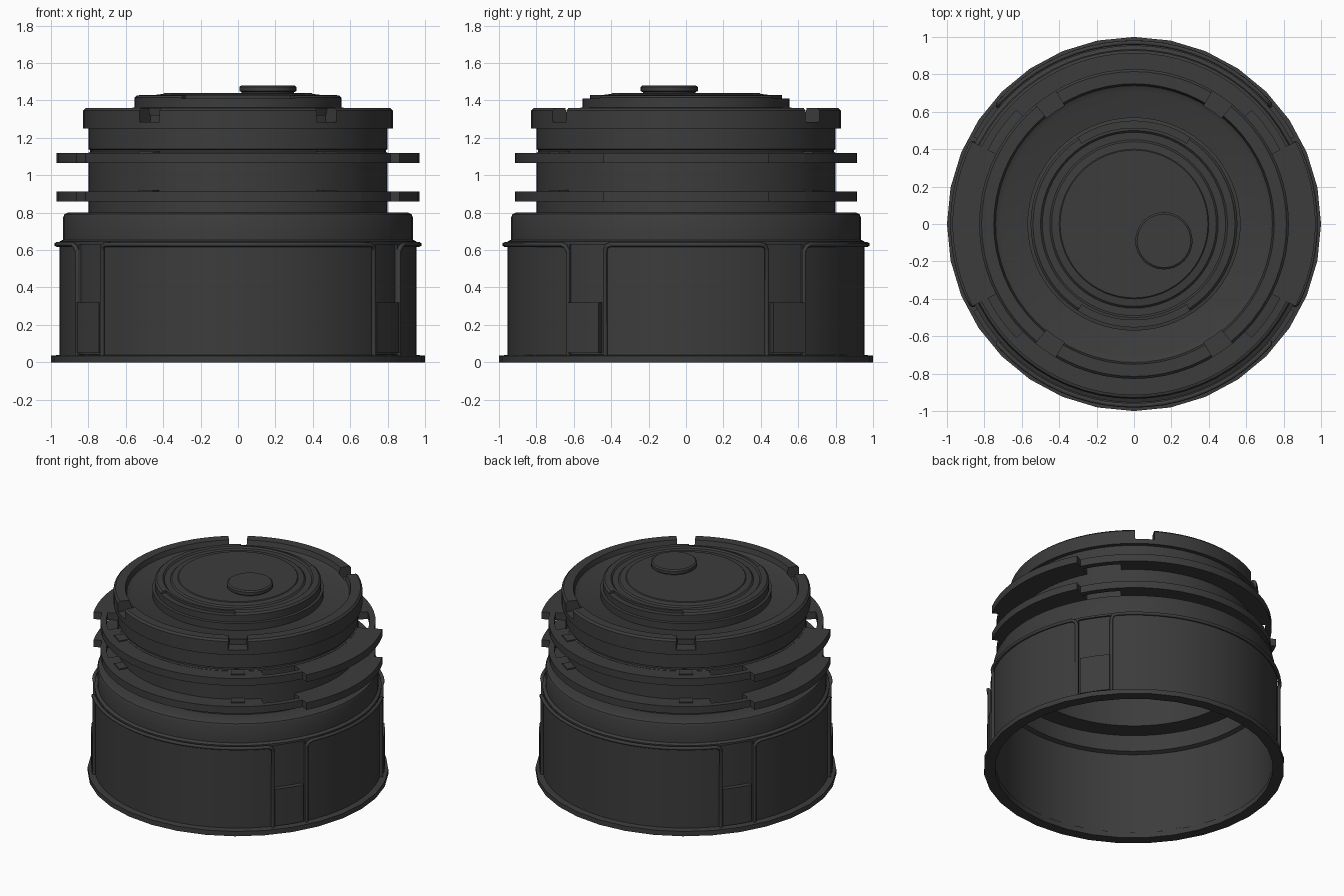
import bpy, bmesh, math
from math import sin, cos, radians

if "Cube" in bpy.data.objects:
    bpy.data.objects.remove(bpy.data.objects["Cube"])

mat = bpy.data.materials.new("dark_plastic")
mat.diffuse_color = (0.045, 0.045, 0.045, 1)
mat.use_nodes = True
mat.node_tree.nodes["Principled BSDF"].inputs["Base Color"].default_value = mat.diffuse_color


def finish(name, bm):
    bmesh.ops.remove_doubles(bm, verts=bm.verts, dist=1e-5)
    bmesh.ops.recalc_face_normals(bm, faces=bm.faces)
    me = bpy.data.meshes.new(name)
    bm.to_mesh(me)
    bm.free()
    me.materials.append(mat)
    ob = bpy.data.objects.new(name, me)
    bpy.context.collection.objects.link(ob)
    return ob


def smooth(ob):
    bpy.ops.object.select_all(action='DESELECT')
    ob.select_set(True)
    bpy.context.view_layer.objects.active = ob
    bpy.ops.object.shade_smooth_by_angle(angle=radians(30))


def lathe(name, profile, sides=64, closed=False, centre=(0, 0)):
    """Spin an (r, z) profile round the z axis."""
    bm = bmesh.new()
    rings = []
    for i in range(sides):
        a = 2 * math.pi * i / sides
        rings.append([bm.verts.new((centre[0] + r * cos(a), centre[1] + r * sin(a), z))
                      for r, z in profile])
    n = len(profile)
    for i in range(sides):
        A, B = rings[i], rings[(i + 1) % sides]
        for j in range(n if closed else n - 1):
            k = (j + 1) % n
            bm.faces.new((A[j], B[j], B[k], A[k]))
    return finish(name, bm)


def arc_blocks(name, blocks):
    """Curved blocks (inner r, outer r, start deg, end deg, z low, z high)."""
    bm = bmesh.new()
    for r0, r1, a0, a1, z0, z1 in blocks:
        n = max(1, round(abs(a1 - a0) / 5))
        secs = []
        for i in range(n + 1):
            a = radians(a0 + (a1 - a0) * i / n)
            secs.append([bm.verts.new((r * cos(a), r * sin(a), z))
                         for r, z in ((r0, z0), (r1, z0), (r1, z1), (r0, z1))])
        for A, B in zip(secs, secs[1:]):
            for j in range(4):
                k = (j + 1) % 4
                bm.faces.new((A[j], B[j], B[k], A[k]))
        bm.faces.new(secs[0])
        bm.faces.new(secs[-1][::-1])
    me_ob = finish(name, bm)
    return me_ob


def cut(ob, cutter):
    m = ob.modifiers.new("cut", 'BOOLEAN')
    m.object = cutter
    m.operation = 'DIFFERENCE'
    m.solver = 'EXACT'
    bpy.context.view_layer.objects.active = ob
    bpy.ops.object.modifier_apply(modifier=m.name)
    bpy.data.objects.remove(cutter)


def four(a):
    """Angle mirrored into all four quadrants."""
    return (a, 180 - a, 180 + a, 360 - a)


# hollow body: lid top, rim, neck, shoulder, skirt, then back up inside
body = lathe("body", [
    (0, 1.31), (0.71, 1.31), (0.74, 1.325), (0.75, 1.36), (0.815, 1.36), (0.828, 1.347),
    (0.828, 1.25), (0.80, 1.25), (0.80, 1.14), (0.79, 1.135), (0.79, 1.125), (0.80, 1.12),
    (0.80, 0.80), (0.91, 0.80), (0.928, 0.792), (0.935, 0.775), (0.935, 0.655),
    (0.955, 0.645), (0.955, 0.02), (0.93, 0.02), (0.93, 0.64), (0.90, 0.65),
    (0.90, 0.77), (0.77, 0.77), (0.77, 1.25), (0, 1.25)])
# rim notches
cut(body, arc_blocks("notch_cutter",
                     [(0.735, 0.9, a - 4.5, a + 4.5, 1.285, 1.42) for a in four(55)]))
# shallow recesses in the skirt between the panels
cut(body, arc_blocks("recess_cutter",
                     [(0.943, 1.1, a - 6.8, a + 6.8, 0.045, 0.63) for a in four(34)]))
smooth(body)

# flange round the bottom edge
smooth(lathe("base_flange", [(0.925, 0), (1.0, 0), (1.0, 0.035), (0.95, 0.04), (0.925, 0.04)],
             32, True))

# stepped centre cap with front and back chamfers
cap = lathe("centre_cap", [
    (0, 1.30), (0.57, 1.30), (0.57, 1.36), (0.553, 1.363), (0.553, 1.415), (0.54, 1.427),
    (0.50, 1.43), (0.49, 1.42), (0.45, 1.42), (0.44, 1.43), (0.40, 1.435),
    (0.395, 1.44), (0, 1.44)])
cut(cap, arc_blocks("chamfer_cutter",
                    [(0.515, 0.7, a - 33, a + 33, 1.41, 1.5) for a in (90, 270)]))
smooth(cap)

# off-centre button
smooth(lathe("button", [(0, 1.43), (0.14, 1.43), (0.14, 1.445), (0.153, 1.45),
                        (0.153, 1.472), (0.143, 1.48), (0, 1.48)], 32, centre=(0.16, -0.09)))

# two neck rings: wide lugs left and right, slim arcs front and back
for label, z0, z1 in (("lower", 0.86, 0.912), ("upper", 1.065, 1.118)):
    blocks = []
    for c in (0, 180):
        blocks.append((0.79, 0.97, c - 27, c + 27, z0, z1))
        blocks.append((0.79, 0.915, c + 44, c + 136, z0, z1))
        blocks.append((0.875, 0.915, c + 26.9, c + 44.1, z0, z1))
        blocks.append((0.875, 0.915, c + 135.9, c + 153.1, z0, z1))
    smooth(arc_blocks(label + "_neck_ring", blocks))
    arc_blocks(label + "_ring_nubs",
               [(0.79, 0.86, a - 3.2, a + 3.2, z1 - 0.01, z1 + 0.008) for a in four(55)])

# raised rib framing each skirt panel
for name, c, h in (("right", 0, 26.7), ("back", 90, 49), ("left", 180, 26.7), ("front", 270, 49)):
    zt, f = 0.63, 2.2
    path = [(c - h, 0.03), (c - h, zt - 0.035), (c - h + 0.3 * f, zt - 0.01), (c - h + f, zt)]
    n = 20
    path += [(c - h + f + (2 * h - 2 * f) * i / n, zt) for i in range(1, n)]
    path += [(2 * c - a, z) for a, z in reversed(path[:4])]
    cu = bpy.data.curves.new(name + "_panel_rib", 'CURVE')
    cu.dimensions = '3D'
    cu.bevel_depth = 0.013
    cu.bevel_resolution = 1
    cu.use_fill_caps = True
    sp = cu.splines.new('POLY')
    sp.points.add(len(path) - 1)
    for p, (a, z) in zip(sp.points, path):
        # the rib stands proud along the top and sinks into the wall on the sides
        r = 0.97 if z > 0.6 else 0.962
        p.co = (r * cos(radians(a)), r * sin(radians(a)), z, 1)
    cu.materials.append(mat)
    bpy.context.collection.objects.link(bpy.data.objects.new(name + "_panel_rib", cu))

# grip blocks low in each recess
smooth(arc_blocks("grip_blocks",
                  [(0.93, 0.978, a - 6, a + 6, 0.05, 0.32) for a in four(34.5)]))
